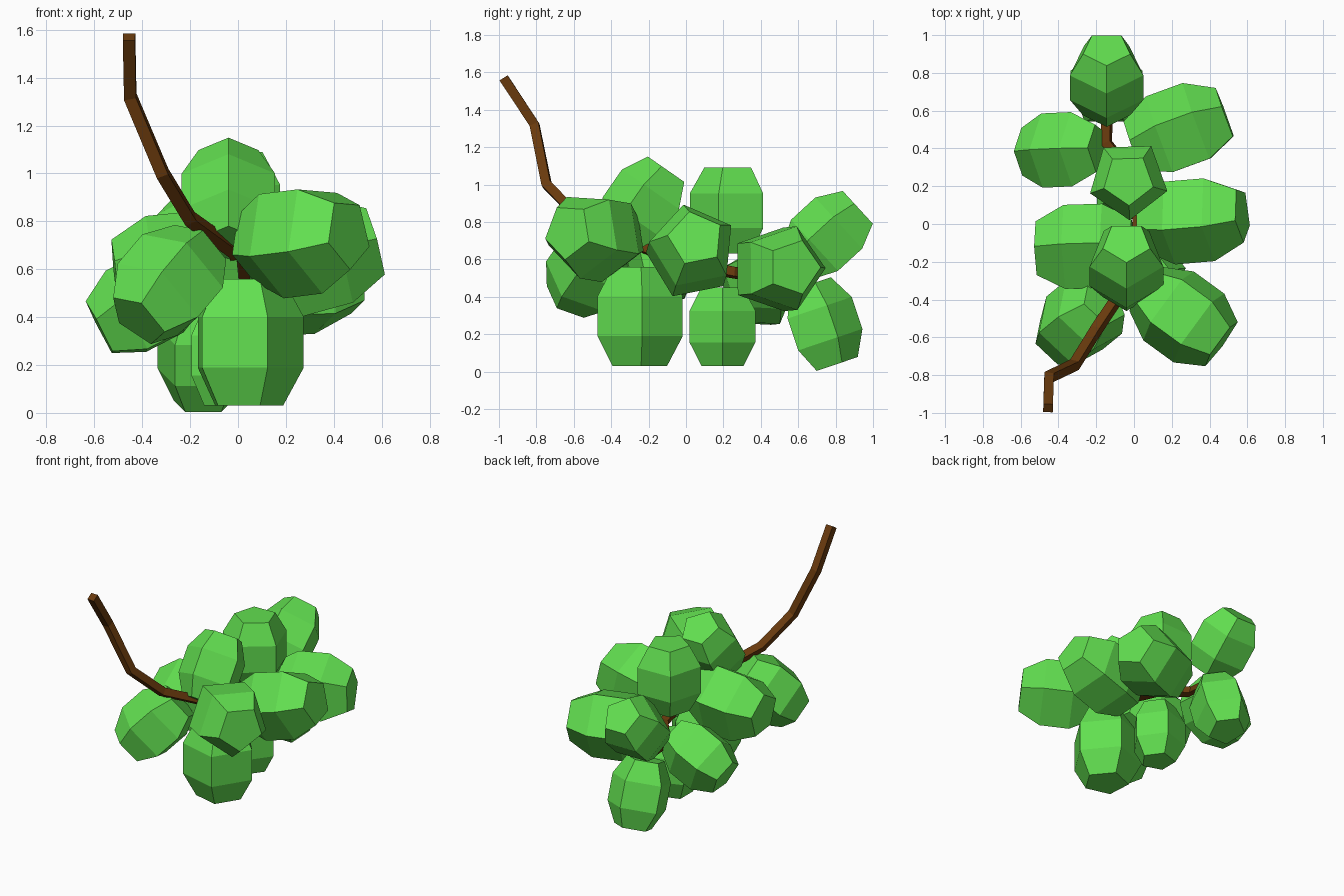
import bpy, bmesh, math
from mathutils import Vector

if "Cube" in bpy.data.objects:
    bpy.data.objects.remove(bpy.data.objects["Cube"])


def material(name, rgb):
    m = bpy.data.materials.new(name)
    m.diffuse_color = (*rgb, 1)
    m.use_nodes = True
    m.node_tree.nodes["Principled BSDF"].inputs["Base Color"].default_value = m.diffuse_color
    return m


GREEN = material("leaf green", (0.122, 0.74, 0.08))
BROWN = material("bark brown", (0.14, 0.042, 0.004))


def barrel(name, centre, axis, hint, r, length):
    """Five-sided barrel along axis, with one corner turned towards hint."""
    a = Vector(axis).normalized()
    u = Vector(hint)
    u = (u - a * u.dot(a)).normalized()
    v = a.cross(u)
    c = Vector(centre)
    bm = bmesh.new()
    rings = []
    for t, k in ((-0.5, 0.64), (-0.2, 1), (0.2, 1), (0.5, 0.64)):
        ring = []
        for i in range(5):
            ang = math.tau * i / 5
            side = u * math.cos(ang) + v * math.sin(ang)
            ring.append(bm.verts.new(c + a * t * length + side * r * k))
        rings.append(ring)
    for low, high in zip(rings, rings[1:]):
        for i in range(5):
            j = (i + 1) % 5
            bm.faces.new((low[i], low[j], high[j], high[i]))
    bm.faces.new(rings[0][::-1])
    bm.faces.new(rings[-1])
    me = bpy.data.meshes.new(name)
    bm.to_mesh(me)
    bm.free()
    me.materials.append(GREEN)
    bpy.context.collection.objects.link(bpy.data.objects.new(name, me))


# Fruit: centre, axis, corner direction, radius, length
barrel("fruit_tip_upper", (-.145, .765, .72), (0, .74, .68), (0, -1, 1), .205, .44)
barrel("fruit_tip_lower", (-.145, .725, .25), (0, .32, -.95), (0, 1, .3), .2, .45)
barrel("fruit_top_back", (-.03, .235, .86), (0, 0, 1), (.03, -1, 0), .215, .46)
barrel("fruit_top_front", (-.04, -.225, .89), (0, .57, .82), (0, -1, 1), .205, .45)
barrel("fruit_right_back", (.24, .49, .55), (.93, .34, .03), (-.3, 1, 0), .235, .52)
barrel("fruit_right_middle", (.31, .03, .64), (.95, .08, .26), (0, -.2, 1), .237, .545)
barrel("fruit_right_front", (.26, -.485, .725), (.81, -.59, .1), (-.57, -.78, -.26), .238, .50)
barrel("fruit_left_back", (-.38, .39, .45), (-.87, -.04, -.45), (0, .05, 1), .207, .44)
barrel("fruit_left_middle", (-.26, -.125, .60), (-1, -.03, -.1), (0, .1, 1), .235, .51)
barrel("fruit_left_front", (-.29, -.52, .54), (-.55, -.45, -.65), (0, -1, .4), .217, .45)
barrel("fruit_bottom_front", (.035, -.25, .295), (0, 0, 1), (.37, -.93, 0), .24, .53)
barrel("fruit_bottom_middle", (-.045, .195, .24), (0, 0, 1), (1, 0, 0), .185, .42)

# Stem: crooked path swept with a four-sided section, flats to the front
path = [(-.455, -.975, 1.57), (-.45, -.81, 1.32), (-.315, -.745, 1.0),
        (-.2, -.56, .81), (-.02, -.29, .68), (.025, 0, .58),
        (0, .25, .53), (-.145, .43, .50), (-.145, .65, .48)]
cu = bpy.data.curves.new("stem", "CURVE")
cu.dimensions = "3D"
cu.bevel_depth = 0.036
cu.bevel_resolution = 0
cu.use_fill_caps = True
sp = cu.splines.new("POLY")
sp.points.add(len(path) - 1)
for p, co in zip(sp.points, path):
    p.co = (*co, 1)
    p.tilt = math.pi / 4
sp.use_smooth = False
cu.materials.append(BROWN)
bpy.context.collection.objects.link(bpy.data.objects.new("stem", cu))
